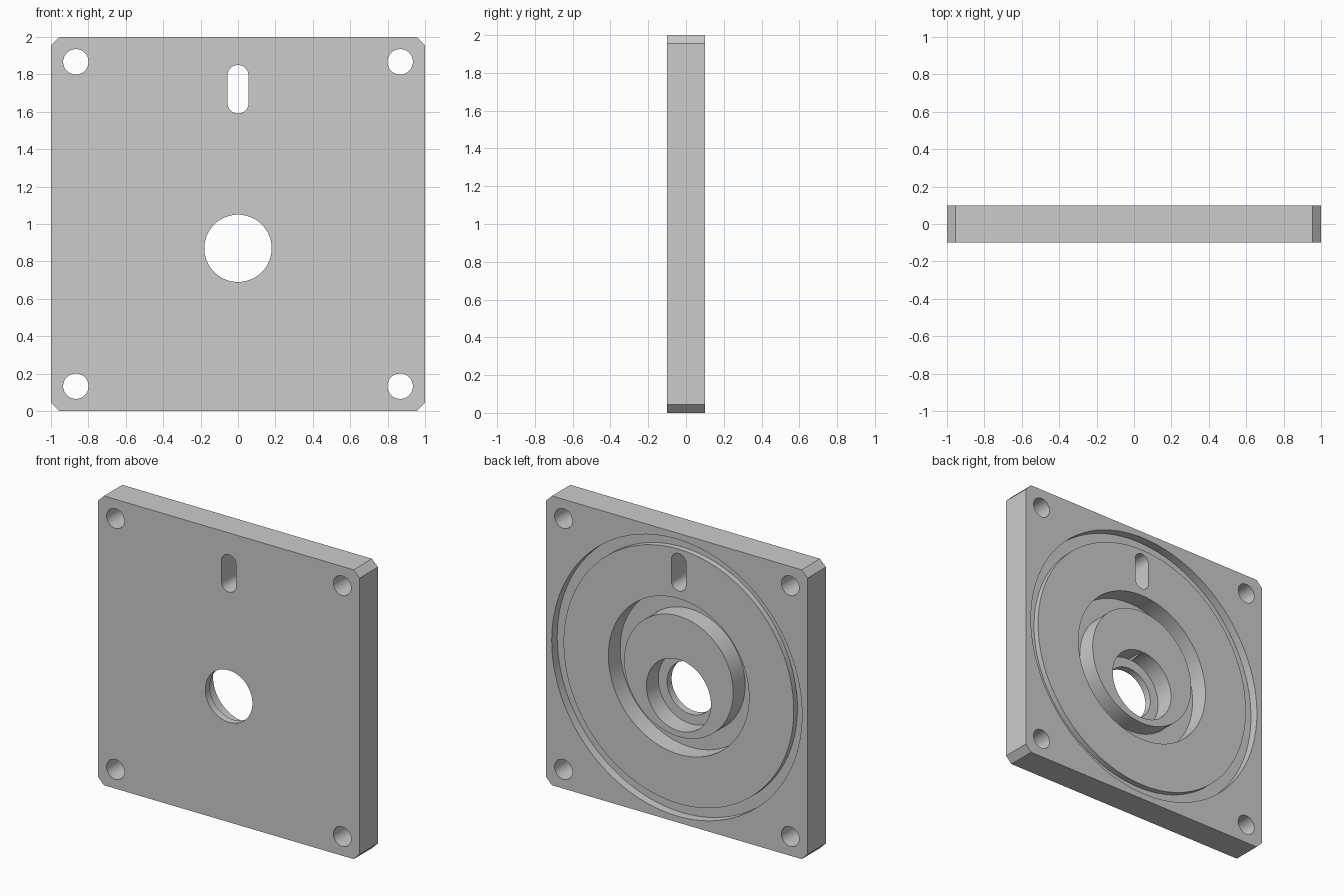
import bpy, bmesh, math
from mathutils import Matrix, Vector

cube = bpy.data.objects.get("Cube")
if cube:
    bpy.data.objects.remove(cube, do_unlink=True)

HALF = 0.1      # half of the plate thickness
OUT = 0.2       # how far cutters reach past the faces
FLOOR = -0.05   # bottom of the deep pockets

grey = bpy.data.materials.new("plain_grey")
grey.use_nodes = True
colour = (0.6, 0.6, 0.6, 1)
grey.diffuse_color = colour
grey.node_tree.nodes["Principled BSDF"].inputs["Base Color"].default_value = colour


def add_object(name, bm):
    bmesh.ops.recalc_face_normals(bm, faces=bm.faces)
    mesh = bpy.data.meshes.new(name)
    bm.to_mesh(mesh)
    bm.free()
    mesh.materials.append(grey)
    obj = bpy.data.objects.new(name, mesh)
    bpy.context.collection.objects.link(obj)
    return obj


def prism(name, outline, half):
    """Extrude an (x, z) outline along y."""
    bm = bmesh.new()
    face = bm.faces.new([bm.verts.new((x, -half, z)) for x, z in outline])
    new = bmesh.ops.extrude_face_region(bm, geom=[face])["geom"]
    bmesh.ops.translate(bm, vec=(0, 2 * half, 0),
                        verts=[v for v in new if isinstance(v, bmesh.types.BMVert)])
    return add_object(name, bm)


def lathe(name, profile, x, z, steps):
    """Turn an (r, y) profile about a y axis through (x, z)."""
    bm = bmesh.new()
    verts = [bm.verts.new((r, y, 0)) for r, y in profile]
    edges = [bm.edges.new(pair) for pair in zip(verts, verts[1:])]
    bmesh.ops.spin(bm, geom=verts + edges, cent=(0, 0, 0), axis=(0, 1, 0),
                   angle=math.tau, steps=steps, use_duplicate=False)
    bmesh.ops.remove_doubles(bm, verts=bm.verts, dist=1e-4)
    bmesh.ops.transform(bm, matrix=Matrix.Translation(Vector((x, 0, z))), verts=bm.verts)
    return add_object(name, bm)


# Square plate with chamfered corners
c = 0.955
corners = [(1, c), (c, 1), (-c, 1), (-1, c), (-1, -c), (-c, -1), (c, -1), (1, -c)]
plate = prism("mounting_plate", [(x, z + 1) for x, z in corners], HALF)

# Back recess: shallow disc, rim groove and deep ring pocket around the boss
recess = [(0, OUT), (0, 0.08), (0.417, 0.08), (0.417, FLOOR), (0.538, FLOOR),
          (0.538, 0.08), (0.88, 0.08), (0.88, 0.04), (0.957, 0.04), (0.957, OUT), (0, OUT)]
cutters = [lathe("recess_cutter", recess, 0, 1, 128)]

# Off-centre stepped bore
bore = [(0, OUT), (0, -OUT), (0.18, -OUT), (0.18, FLOOR), (0.247, FLOOR), (0.247, OUT), (0, OUT)]
cutters.append(lathe("bore_cutter", bore, 0, 0.87, 80))

# Corner bolt holes
hole = [(0, OUT), (0, -OUT), (0.068, -OUT), (0.068, OUT), (0, OUT)]
for x in (-0.867, 0.867):
    for z in (-0.867, 0.867):
        cutters.append(lathe("bolt_hole_cutter", hole, x, z + 1, 48))

# Rounded slot near the top edge
w, n = 0.056, 16
slot = []
for start, z in ((0, 1.794), (math.pi, 1.646)):
    for i in range(n + 1):
        a = start + math.pi * i / n
        slot.append((w * math.cos(a), z + w * math.sin(a)))
cutters.append(prism("slot_cutter", slot, OUT))

# Cut everything out of the plate, then drop the cutters
bpy.ops.object.select_all(action="DESELECT")
bpy.context.view_layer.objects.active = plate
plate.select_set(True)
for cutter in cutters:
    cutter.hide_render = True
    mod = plate.modifiers.new("cut", "BOOLEAN")
    mod.operation = "DIFFERENCE"
    mod.solver = "EXACT"
    mod.object = cutter
    bpy.ops.object.modifier_apply(modifier=mod.name)
    bpy.data.objects.remove(cutter, do_unlink=True)

bpy.ops.object.shade_smooth_by_angle(angle=math.radians(30))
